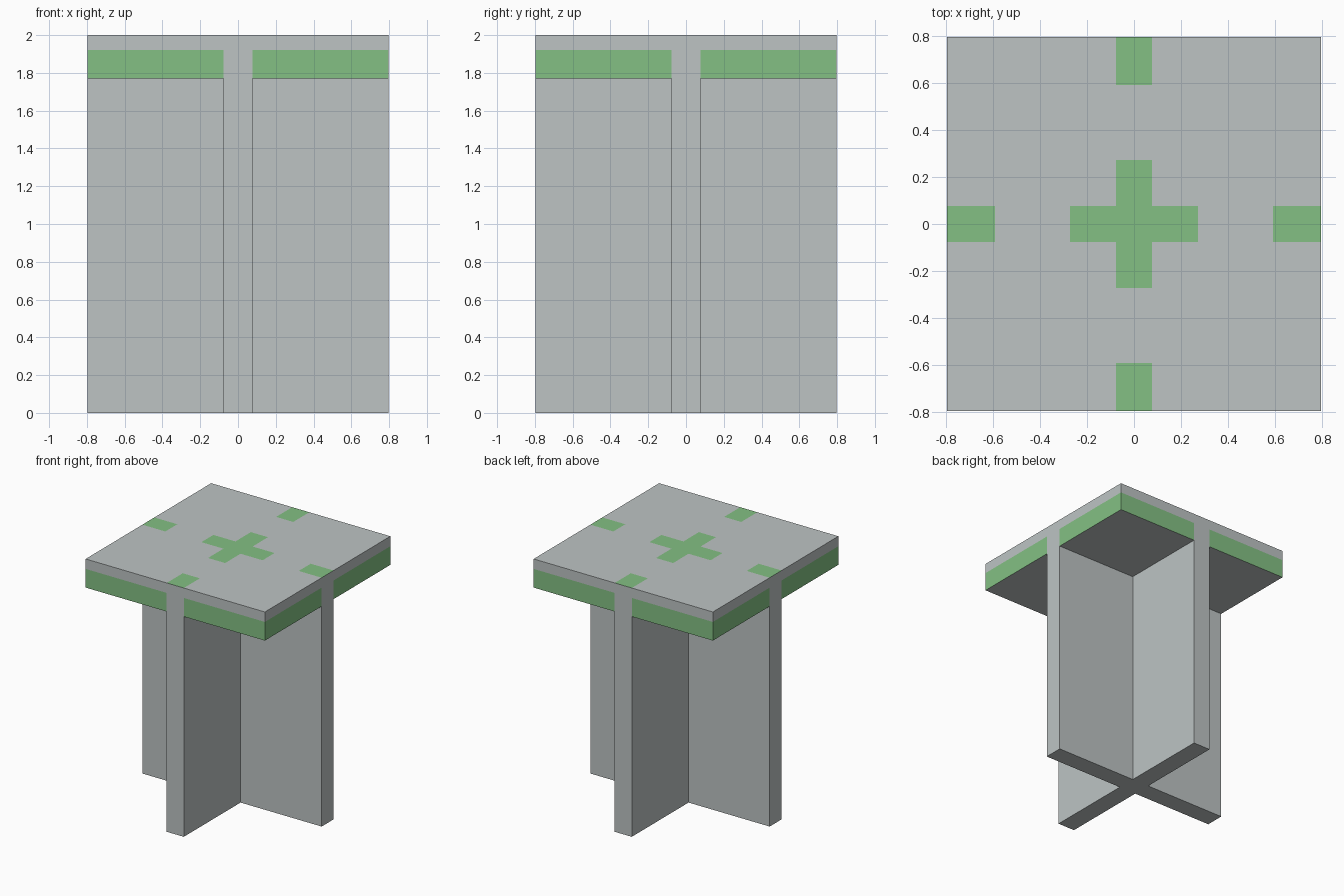
import bpy, bmesh
from mathutils import Matrix

HALF = 0.797        # half width of the top and the leg panels
T = 0.076           # half thickness of a panel
INNER, PRONG = 0.272, 0.593   # centre tenon reach, start of the edge prongs
UNDER, BAND, TOP = 1.77, 1.92, 2.0
LAP = 0.885         # height of the half-lap joint

cube = bpy.data.objects.get("Cube")
if cube:
    bpy.data.objects.remove(cube, do_unlink=True)


def material(name, rgb):
    m = bpy.data.materials.new(name)
    m.use_nodes = True
    m.diffuse_color = (*rgb, 1)
    m.node_tree.nodes["Principled BSDF"].inputs["Base Color"].default_value = (*rgb, 1)
    return m


MATS = [material("light grey", (0.51, 0.55, 0.55)),
        material("soft green", (0.23, 0.53, 0.23))]


def finish(name, bm, is_green):
    bmesh.ops.recalc_face_normals(bm, faces=bm.faces)
    bm.normal_update()
    for f in bm.faces:
        f.material_index = int(is_green(f.normal, f.calc_center_median()))
    mesh = bpy.data.meshes.new(name)
    bm.to_mesh(mesh)
    bm.free()
    for m in MATS:
        mesh.materials.append(m)
    obj = bpy.data.objects.new(name, mesh)
    bpy.context.collection.objects.link(obj)
    return obj


def extrude(bm, faces, offset):
    new = bmesh.ops.extrude_face_region(bm, geom=faces)["geom"]
    verts = [g for g in new if isinstance(g, bmesh.types.BMVert)]
    bmesh.ops.translate(bm, vec=offset, verts=verts)
    return [g for g in new if isinstance(g, bmesh.types.BMFace)]


# Table top: a grid of cells, leaving out the edge notches and the cross-shaped mortise
def is_slot(x, y):
    reach = max(abs(x), abs(y))
    return min(abs(x), abs(y)) < T and (reach < INNER or reach > PRONG)


bm = bmesh.new()
cuts = [-HALF, -PRONG, -INNER, -T, T, INNER, PRONG, HALF]
spans = list(zip(cuts, cuts[1:]))
for x0, x1 in spans:
    for y0, y1 in spans:
        if not is_slot((x0 + x1) / 2, (y0 + y1) / 2):
            corners = ((x0, y0), (x1, y0), (x1, y1), (x0, y1))
            bm.faces.new([bm.verts.new((x, y, UNDER)) for x, y in corners])
bmesh.ops.remove_doubles(bm, verts=bm.verts, dist=0.0001)
lower = extrude(bm, bm.faces[:], (0, 0, BAND - UNDER))
bottom = [f for f in bm.faces if all(abs(v.co.z - UNDER) < 0.001 for v in f.verts)]
upper = extrude(bm, lower, (0, 0, TOP - BAND))
# the lower band of the rim is green
finish("table_top", bm, lambda n, c: abs(n.z) < 0.5 and c.z < BAND)


# Leg panels: extruded outlines with tenons that show green through the top
def leg_panel(name, half_outline, turn):
    outline = half_outline + [(-x, z) for x, z in reversed(half_outline)]
    bm = bmesh.new()
    face = bm.faces.new([bm.verts.new((x, -T, z)) for x, z in outline])
    extrude(bm, [face], (0, 2 * T, 0))
    if turn:
        bmesh.ops.rotate(bm, verts=bm.verts, matrix=Matrix.Rotation(1.5707963, 3, "Z"))
    finish(name, bm, lambda n, c: n.z > 0.5 and c.z > TOP - 0.01)


tenons = [(HALF, 0), (HALF, TOP), (PRONG, TOP), (PRONG, UNDER), (INNER, UNDER), (INNER, TOP)]
leg_panel("cross_leg_panel", [(T, LAP), (T, 0)] + tenons, False)
leg_panel("front_to_back_leg_panel", tenons + [(T, TOP), (T, LAP)], True)
